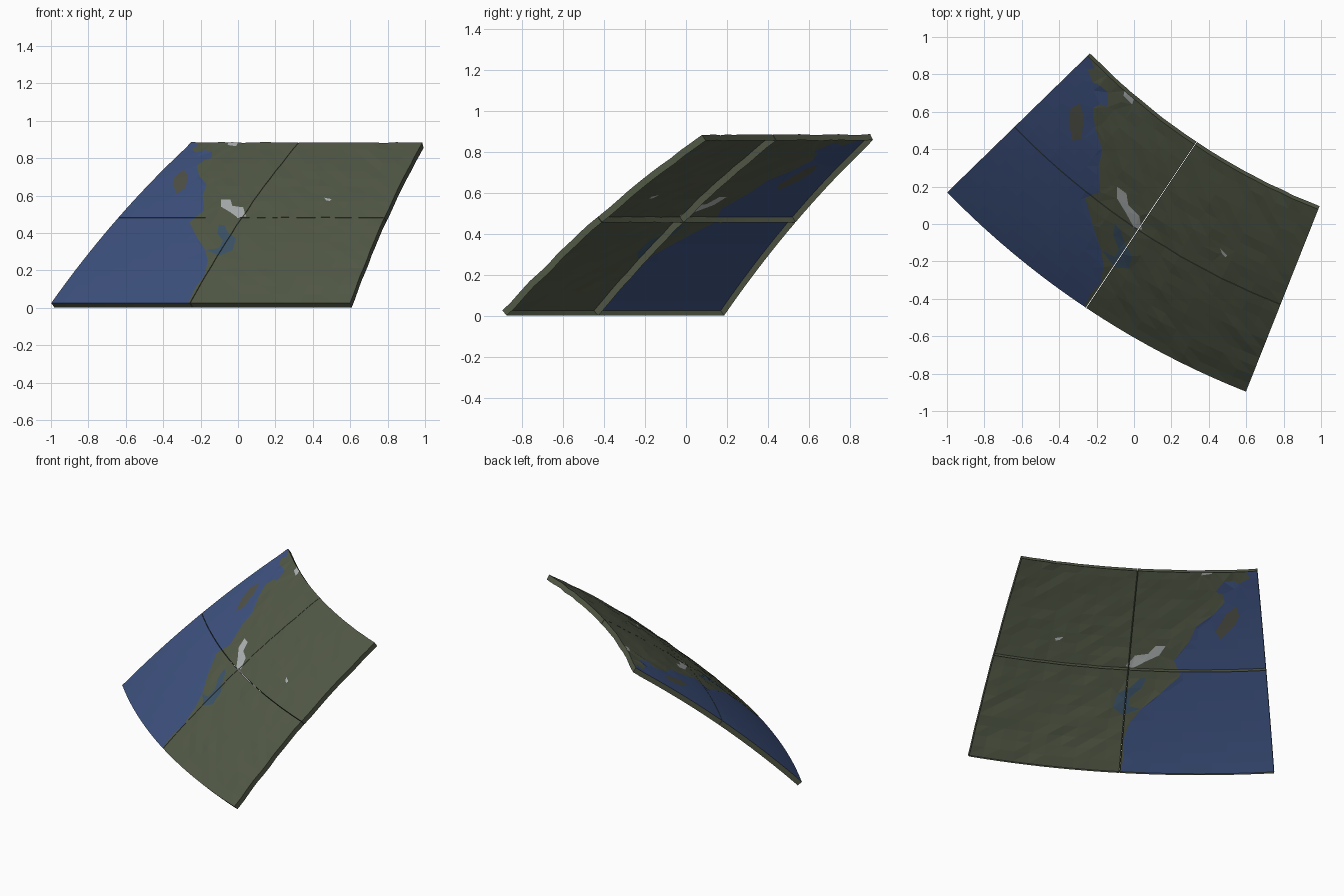
import bpy, bmesh
from math import sin, cos, asin, acos, radians
from mathutils import Vector, noise
from mathutils.geometry import delaunay_2d_cdt

cube = bpy.data.objects.get("Cube")
if cube:
    bpy.data.objects.remove(cube)

# Sphere the panel is cut from, and its longitude / latitude limits
RADIUS, CENTRE, DEPTH = 6.45, Vector((2.29, 3.37, -4.507)), 0.034
LON0, LON1 = radians(44.2), radians(68.4)
LAT0, LAT1 = radians(44.63), radians(56.71)
LON_MID, LAT_MID = (LON0 + LON1) / 2, (LAT0 + LAT1) / 2


def on_sphere(lon, lat, radius=RADIUS):
    ring = radius * cos(lat)
    return CENTRE + Vector((-ring * cos(lon), -ring * sin(lon), radius * sin(lat)))


def to_map(points):
    """Turn (x, z) points on the face of the panel into (lon, lat)."""
    result = []
    for x, z in points:
        lat = asin((z - CENTRE.z) / RADIUS)
        lat = min(max(lat, LAT0), LAT1)
        lon = acos((CENTRE.x - x) / (RADIUS * cos(lat)))
        result.append(Vector((min(max(lon, LON0), LON1), lat)))
    return result


def inside(p, poly):
    hit = False
    for a, b in zip(poly, poly[1:] + poly[:1]):
        if (a.y > p.y) != (b.y > p.y):
            if p.x < a.x + (b.x - a.x) * (p.y - a.y) / (b.y - a.y):
                hit = not hit
    return hit


def material(name, colour):
    mat = bpy.data.materials.new(name)
    mat.use_nodes = True
    mat.diffuse_color = (*colour, 1)
    bsdf = next(n for n in mat.node_tree.nodes if n.type == 'BSDF_PRINCIPLED')
    bsdf.inputs["Base Color"].default_value = (*colour, 1)
    bsdf.inputs["Roughness"].default_value = 0.9
    return mat


MATERIALS = [
    material("land_green", (0.085, 0.1, 0.062)),
    material("ocean_blue", (0.047, 0.082, 0.21)),
    material("lake_teal", (0.045, 0.088, 0.14)),
    material("island_olive", (0.08, 0.085, 0.065)),
    material("peak_grey", (0.42, 0.44, 0.44)),
]
LAND, OCEAN, LAKE, ISLAND, PEAK = range(5)

# Map regions; later ones cover earlier ones
coast = to_map([(-.265, 0), (-.23, .1), (-.18, .17), (-.16, .25), (-.175, .31),
                (-.22, .38), (-.26, .46), (-.22, .49), (-.18, .52), (-.19, .6),
                (-.17, .66), (-.21, .71), (-.22, .76), (-.18, .79), (-.14, .8),
                (-.14, .84), (-.18, .84), (-.22, .83), (-.25, .85), (-.21, .87),
                (-.235, .9)])
ocean = coast + [Vector((LON0, LAT1)), Vector((LON0, LAT0))]
REGIONS = [
    (OCEAN, ocean),
    (LAKE, to_map([(-.17, .31), (-.1, .28), (-.03, .31), (-.01, .37), (-.05, .4),
                   (-.07, .44), (-.1, .445), (-.11, .4), (-.08, .36), (-.1, .32)])),
    (ISLAND, to_map([(-.33, .61), (-.28, .64), (-.27, .71), (-.29, .74),
                     (-.34, .7), (-.35, .66)])),
    (PEAK, to_map([(-.09, .58), (-.04, .58), (-.03, .545), (.03, .535), (.04, .49),
                   (0, .48), (-.04, .51), (-.09, .54)])),
    (PEAK, to_map([(-.05, .9), (0, .9), (-.01, .865), (-.055, .87)])),
    (PEAK, to_map([(.46, .59), (.5, .58), (.49, .57), (.47, .575)])),
]


def region_at(p):
    kind = LAND
    for index, poly in REGIONS:
        if inside(p, poly):
            kind = index
    return kind


# Flat map: grid points, seam and rim lines, and region outlines, triangulated together
STEPS = 20
coords, edges = [], []
for j in range(STEPS + 1):
    for i in range(STEPS + 1):
        k = len(coords)
        coords.append(Vector((LON0 + (LON1 - LON0) * i / STEPS,
                              LAT0 + (LAT1 - LAT0) * j / STEPS)))
        if i < STEPS and j % (STEPS // 2) == 0:
            edges.append((k, k + 1))
        if j < STEPS and i % (STEPS // 2) == 0:
            edges.append((k, k + STEPS + 1))
for _, poly in REGIONS:
    start, count = len(coords), len(poly)
    coords += poly
    edges += [(start + i, start + (i + 1) % count) for i in range(count)]
points, _, triangles, *_ = delaunay_2d_cdt(coords, edges, [], 0, 1e-6)


def relief(p):
    """Gentle bumps on land, level sea."""
    if inside(p, ocean) or p.y < LAT0 + 0.01:
        return 0
    return 0.006 * noise.noise(Vector((p.x * 60, p.y * 60, 0)))


heights = [relief(p) for p in points]


# Four hollow tiles: outer skin plus a short wall turned inward all round
def build_tile(name, east, north):
    mid = Vector(((LON_MID + (LON1 if east else LON0)) / 2,
                  (LAT_MID + (LAT1 if north else LAT0)) / 2))
    bm = bmesh.new()
    verts = {}
    for tri in triangles:
        centre = sum((points[i] for i in tri), Vector((0, 0))) / len(tri)
        if (centre.x > LON_MID) != east or (centre.y > LAT_MID) != north:
            continue
        for i in tri:
            if i not in verts:
                p = mid + (points[i] - mid) * 0.996
                verts[i] = bm.verts.new(on_sphere(p.x, p.y, RADIUS + heights[i]))
        face = bm.faces.new([verts[i] for i in tri])
        face.material_index = region_at(centre)
    rim = [e for e in bm.edges if e.is_boundary]
    lower = {}
    for e in rim:
        for v in e.verts:
            if v not in lower:
                lower[v] = bm.verts.new(v.co + (CENTRE - v.co).normalized() * DEPTH)
    for e in rim:
        a, b = e.verts
        wall = bm.faces.new((a, b, lower[b], lower[a]))
        wall.material_index = e.link_faces[0].material_index
    bmesh.ops.recalc_face_normals(bm, faces=bm.faces)
    bm.faces.ensure_lookup_table()
    skin = bm.faces[0]
    if skin.normal.dot(skin.calc_center_median() - CENTRE) < 0:
        bmesh.ops.reverse_faces(bm, faces=bm.faces)
    mesh = bpy.data.meshes.new(name)
    bm.to_mesh(mesh)
    bm.free()
    for mat in MATERIALS:
        mesh.materials.append(mat)
    bpy.context.collection.objects.link(bpy.data.objects.new(name, mesh))


for east in (False, True):
    for north in (False, True):
        build_tile(f"{'upper' if north else 'lower'}_{'left' if east else 'right'}_tile",
                   east, north)
